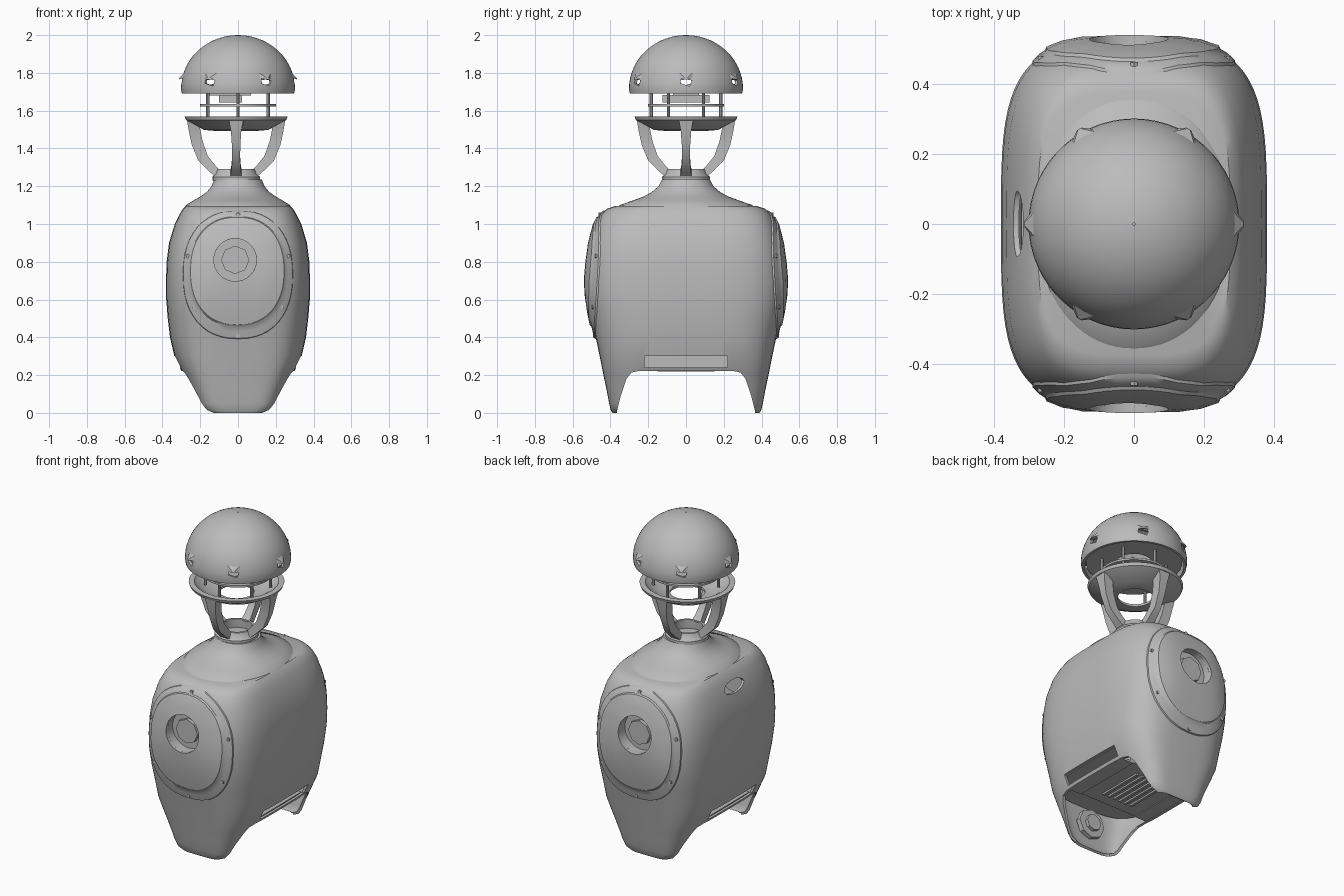
import bpy, bmesh, math
from math import sin, cos, pi, radians

if "Cube" in bpy.data.objects:
    bpy.data.objects.remove(bpy.data.objects["Cube"])

shell_grey = bpy.data.materials.new("shell_grey")
shell_grey.diffuse_color = (0.5, 0.5, 0.5, 1)
shell_grey.use_nodes = True
shell_grey.node_tree.nodes["Principled BSDF"].inputs["Base Color"].default_value = shell_grey.diffuse_color


def make(name, verts, faces, smooth=True, angle=35):
    me = bpy.data.meshes.new(name)
    me.from_pydata(verts, [], faces)
    me.materials.append(shell_grey)
    ob = bpy.data.objects.new(name, me)
    bpy.context.collection.objects.link(ob)
    if smooth:
        activate(ob)
        bpy.ops.object.shade_smooth_by_angle(angle=radians(angle))
    return ob


def activate(ob):
    bpy.ops.object.select_all(action='DESELECT')
    ob.select_set(True)
    bpy.context.view_layer.objects.active = ob


def loft(name, rings, cap_start=False, cap_end=False, closed=False, **kw):
    """Skin a list of equal-length vertex rings."""
    n, m = len(rings[0]), len(rings)
    verts = [p for r in rings for p in r]
    faces = []
    for i in range(m if closed else m - 1):
        k = (i + 1) % m
        for j in range(n):
            l = (j + 1) % n
            faces.append((i * n + j, i * n + l, k * n + l, k * n + j))
    if cap_start:
        faces.append(tuple(range(n))[::-1])
    if cap_end:
        faces.append(tuple((m - 1) * n + j for j in range(n)))
    return make(name, verts, faces, **kw)


def revolve(name, prof, n=48, x0=0, closed=True, **kw):
    rings = [[(x0 + r * cos(2 * pi * j / n), r * sin(2 * pi * j / n), z) for j in range(n)]
             for r, z in prof]
    return loft(name, rings, closed=closed, cap_start=not closed, cap_end=not closed, **kw)


def box(name, c, s):
    v = [(c[0] + x * s[0] / 2, c[1] + y * s[1] / 2, c[2] + z * s[2] / 2)
         for z in (-1, 1) for x, y in ((-1, -1), (1, -1), (1, 1), (-1, 1))]
    return loft(name, [v[:4], v[4:]], True, True, smooth=False)


def rod(name, c, axis, ru, rv, half, n=16):
    """Elliptic cylinder along axis x, y or z."""
    rings = []
    for h in (-half, half):
        ring = []
        for j in range(n):
            u, v = ru * cos(2 * pi * j / n), rv * sin(2 * pi * j / n)
            d = {'x': (h, u, v), 'y': (v, h, u), 'z': (u, v, h)}[axis]
            ring.append(tuple(a + b for a, b in zip(c, d)))
        rings.append(ring)
    return loft(name, rings, True, True)


def cut(ob, cutters):
    activate(ob)
    for c in cutters:
        md = ob.modifiers.new("cut", 'BOOLEAN')
        md.operation, md.solver, md.object = 'DIFFERENCE', 'EXACT', c
        bpy.ops.object.modifier_apply(modifier=md.name)
        bpy.data.objects.remove(c)
    bpy.ops.object.shade_smooth_by_angle(angle=radians(35))


# ---- body shell: (height, half width, half depth)
BODY = [(0, .165, .39), (.015, .2, .398), (.05, .222, .407), (.12, .25, .42), (.2, .288, .437),
        (.3, .337, .457), (.4, .36, .478), (.5, .372, .5), (.6, .38, .517), (.7, .381, .523),
        (.8, .378, .516), (.9, .365, .501), (1.0, .335, .475), (1.05, .31, .45),
        (1.08, .292, .42), (1.095, .275, .375)]


def dims(z):
    for (z0, a0, b0), (z1, a1, b1) in zip(BODY, BODY[1:]):
        if z <= z1:
            t = (z - z0) / (z1 - z0)
            return a0 + (a1 - a0) * t, b0 + (b1 - b0) * t
    return BODY[-1][1:]


def power(z):
    """Squareness of the body section: boxier towards the feet."""
    return 3.7 + 1.4 * max(0, 1 - z / .4)


def oval(a, b, z, e=3, n=72):
    def f(c):
        return math.copysign(abs(c) ** (2 / e), c)
    return [(a * f(cos(2 * pi * j / n)), b * f(sin(2 * pi * j / n)), z) for j in range(n)]


def depth(x, z):
    a, b = dims(z)
    e = power(z)
    return b * max(0, 1 - abs(x / a) ** e) ** (1 / e)


body = loft("body_shell", [oval(a, b, z, power(z)) for z, a, b in BODY], cap_end=True)
activate(body)
sol = body.modifiers.new("wall", 'SOLIDIFY')
sol.thickness, sol.offset = .015, -1
bpy.ops.object.modifier_apply(modifier=sol.name)

# arch between the two feet, side slots, handle slot, round ports
half = [(.37, -.1), (.365, .01), (.345, .09), (.315, .18), (.29, .213), (.25, .222)]
arch = half + [(-y, z) for y, z in half[::-1]]
cutters = [loft("arch_cutter", [[(x, y, z) for y, z in arch] for x in (-.6, .6)], True, True),
           box("slot_cutter", (0, 0, .27), (1.2, .44, .06)),
           rod("handle_cutter", (-.36, 0, 1.0), 'x', .095, .035, .1),
           rod("port_cutter", (-.015, 0, .81), 'y', .113, .113, 1, 32)]
cut(body, cutters)

# ---- underside: inner floor, slot tray, vents, foot hubs
loft("inner_floor", [oval(a, b, z, 3.9) for z, a, b in ((.30, .315, .437), (.315, .322, .44))],
     True, True)
box("slot_tray", (0, 0, .265), (.44, .46, .07))
for s in (-1, 1):
    box("slot_shelf", (s * .24, 0, .231), (.08, .46, .012))
    rod("foot_hub", (0, s * .385, .17), 'y', .09, .09, .015, 8)
    rod("foot_hub_core", (0, s * .37, .17), 'y', .05, .05, .02, 8)
for i in range(6):
    box("floor_rib", (-.1 + i * .04, 0, .226), (.016, .3, .012))

# ---- oval end panels with recessed port
N = 48
STEPS = [(0, .018), (.25, .018), (.5, .018), (.74, .018), (.77, .01), (.86, .01), (.97, .008), (1, -.02)]
for s, side in ((-1, "front"), (1, "back")):
    rings = []
    for t, off in [(0, None)] + STEPS:
        ring = []
        for j in range(N):
            th = -s * 2 * pi * j / N
            c, d = cos(th), sin(th)
            cx, cz = -.015 + .113 * c, .81 + .113 * d
            ox = .295 * math.copysign(abs(c) ** .87, c)
            oz = .73 + .345 * math.copysign(abs(d) ** .87, d)
            x, z = cx + (ox - cx) * t, cz + (oz - cz) * t
            y = .465 if off is None else depth(x, z) + off
            ring.append((x, s * y, z))
        rings.append(ring)
    loft(side + "_panel", rings, cap_start=True)
    rod(side + "_port_hub", (-.015, s * .475, .81), 'y', .075, .075, .012, 8)
    for x, z in ((-.265, .83), (.265, .83), (-.235, .56), (.235, .56), (0, .41), (0, 1.05)):
        rod(side + "_panel_screw", (x, s * (depth(x, z) + .007), z), 'y', .011, .011, .006, 6)

# ---- sloped top cover and neck collar
TOP = [(.285, .365, 1.085), (.275, .352, 1.1), (.235, .28, 1.125), (.2, .225, 1.145),
       (.165, .18, 1.17), (.14, .145, 1.2), (.126, .128, 1.235)]
loft("top_cover", [oval(a, b, z, 2.1) for a, b, z in TOP], cap_end=True)
revolve("neck_collar", [(.09, 1.23), (.126, 1.23), (.126, 1.25), (.112, 1.262), (.102, 1.29),
                        (.088, 1.29), (.088, 1.25)], 24, -.01)

# ---- four curved struts: outer (r, z), inner (r, z), width
STRUT = [(.11, 1.25, .085, 1.285, .06), (.15, 1.285, .11, 1.31, .05), (.2, 1.335, .15, 1.36, .042),
         (.235, 1.42, .178, 1.44, .045), (.25, 1.49, .19, 1.5, .055), (.262, 1.56, .195, 1.54, .08)]
for k in range(4):
    ca, sa = cos(k * pi / 2), sin(k * pi / 2)
    rings = []
    for r0, z0, r1, z1, w in STRUT:
        pts = [(r0, -w / 2, z0), (r0, w / 2, z0), (r1, w / 2, z1), (r1, -w / 2, z1)]
        rings.append([(-.01 + r * ca - t * sa, r * sa + t * ca, z) for r, t, z in pts])
    loft("neck_strut", rings, True, True)

# ---- dish, posts and sensor stack under the dome
revolve("head_dish", [(.1, 1.492), (.17, 1.498), (.265, 1.55), (.272, 1.568), (.24, 1.57),
                      (.232, 1.56), (.165, 1.515), (.1, 1.506)], 48, -.01)
for k in range(6):
    a = radians(30 + 60 * k)
    rod("dome_post", (.185 * cos(a), .185 * sin(a), 1.635), 'z', .009, .009, .095, 8)
revolve("sensor_ring", [(.1, 1.622), (.2, 1.622), (.2, 1.634), (.1, 1.634)], 32)
box("sensor_block", (-.04, 0, 1.663), (.12, .25, .04))
box("sensor_board", (-.05, 0, 1.69), (.24, .14, .02))
revolve("dome_inner_ring", [(.1, 1.718), (.275, 1.718), (.275, 1.73), (.1, 1.73)], 32)

# ---- hollow dome with six small windows
outer = [(.297, 1.69), (.302, 1.715)]
outer += [(.302 * cos(t), 1.715 + .285 * sin(t)) for t in [pi / 2 * i / 14 for i in range(1, 14)]]
inner = [(r * .95, 1.69 + (z - 1.69) * .95) for r, z in outer[::-1]]
prof = outer + [(.004, 2.0), (.004, 1.985)] + inner
dome = revolve("dome", prof, 60)
windows = []
for k in range(6):
    a = pi / 3 * k
    ca, sa = cos(a), sin(a)

    def place(pts):
        return [(r * ca - t * sa, r * sa + t * ca, z) for r, t, z in pts]
    w = [(-.03, 1.745), (.02, 1.73), (.032, 1.76), (-.025, 1.77)]
    windows.append(loft("window_cutter", [place([(r, t, z) for t, z in w]) for r in (.24, .36)],
                        True, True))
    # little brow over each window
    loft("window_brow", [place([(.29, -.04, 1.772), (.29, .04, 1.772), (.285, .035, 1.8), (.285, -.035, 1.8)]),
                         place([(.314, -.008, 1.765), (.314, .008, 1.765), (.312, .006, 1.773),
                                (.312, -.006, 1.773)])], True, True, smooth=False)
cut(dome, windows)

# ---- tidy normals on every closed part
for ob in bpy.context.scene.objects:
    bm = bmesh.new()
    bm.from_mesh(ob.data)
    if not any(e.is_boundary for e in bm.edges):
        bmesh.ops.recalc_face_normals(bm, faces=bm.faces)
    bm.to_mesh(ob.data)
    bm.free()
